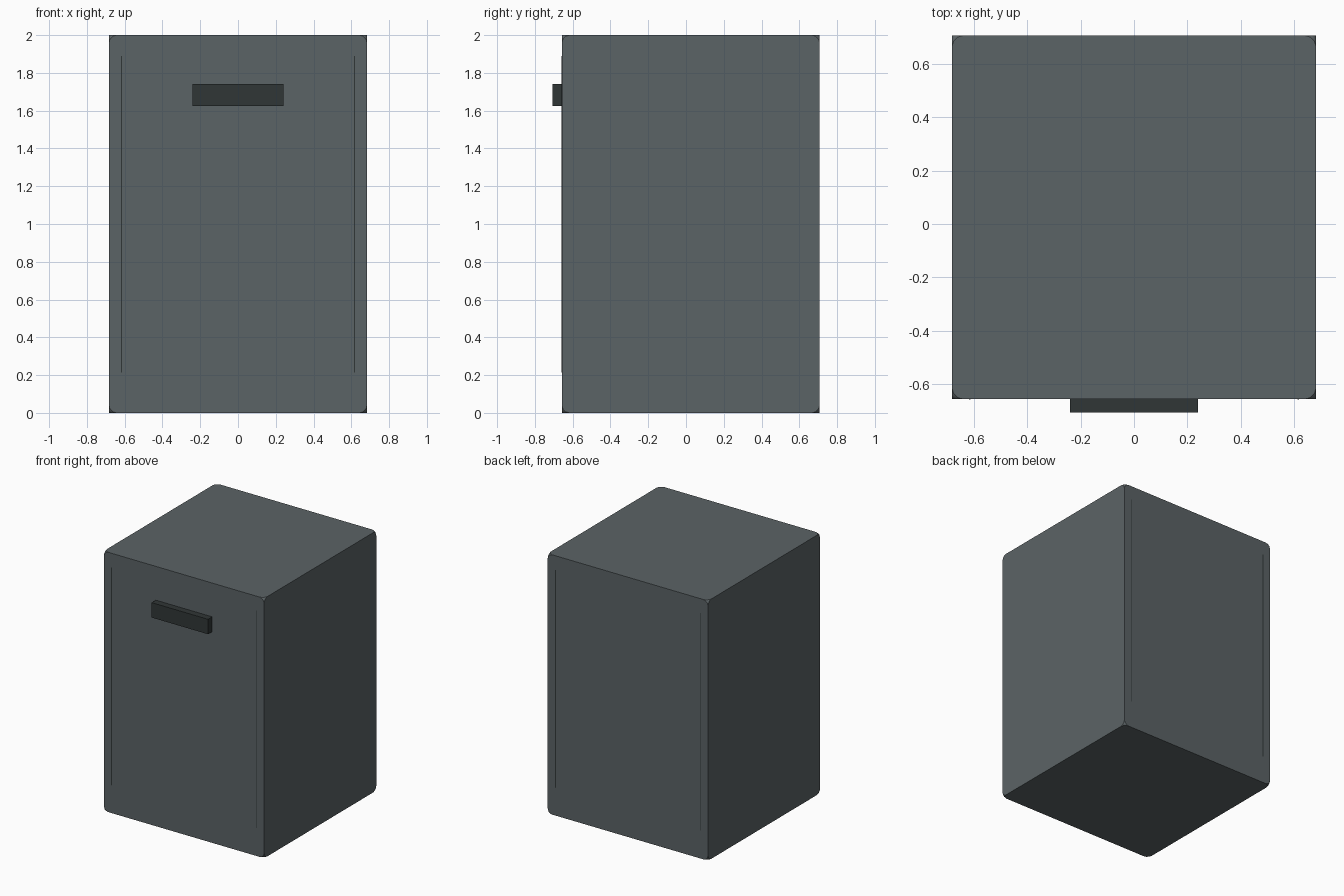
import bpy
from mathutils import Vector

cube = bpy.data.objects.get("Cube")
if cube:
    bpy.data.objects.remove(cube, do_unlink=True)


def material(name, colour):
    mat = bpy.data.materials.new(name)
    mat.use_nodes = True
    mat.diffuse_color = (*colour, 1)
    mat.node_tree.nodes["Principled BSDF"].inputs["Base Color"].default_value = (*colour, 1)
    return mat


slate = material("slate grey", (0.105, 0.125, 0.132))
charcoal = material("dark charcoal", (0.03, 0.037, 0.037))


def box(name, low, high, mat):
    low, high = Vector(low), Vector(high)
    bpy.ops.mesh.primitive_cube_add(size=1, location=(low + high) / 2)
    obj = bpy.context.object
    obj.name = name
    obj.scale = high - low
    bpy.ops.object.transform_apply(location=False, rotation=False, scale=True)
    obj.data.materials.append(mat)
    return obj


WIDTH, FRONT, BACK = 0.683, -0.657, 0.707

# Cabinet body: straight edges with softly rounded-off corners
body = box("cabinet_body", (-WIDTH, FRONT, 0), (WIDTH, BACK, 2), slate)
bevel = body.modifiers.new("rounded_corners", "BEVEL")
bevel.affect = "VERTICES"
bevel.width = 0.04
bevel.segments = 3
bpy.ops.object.shade_smooth_by_angle()

# Drawer pull on the front
box("handle", (-0.24, -0.707, 1.625), (0.24, FRONT, 1.74), charcoal)

# Thin vertical seams on the front and back
for face, y in (("front", FRONT), ("back", BACK)):
    for side, x in (("right", -0.616), ("left", 0.616)):
        box(f"{face}_{side}_seam", (x - 0.003, y - 0.001, 0.215),
            (x + 0.003, y + 0.001, 1.89), charcoal)
